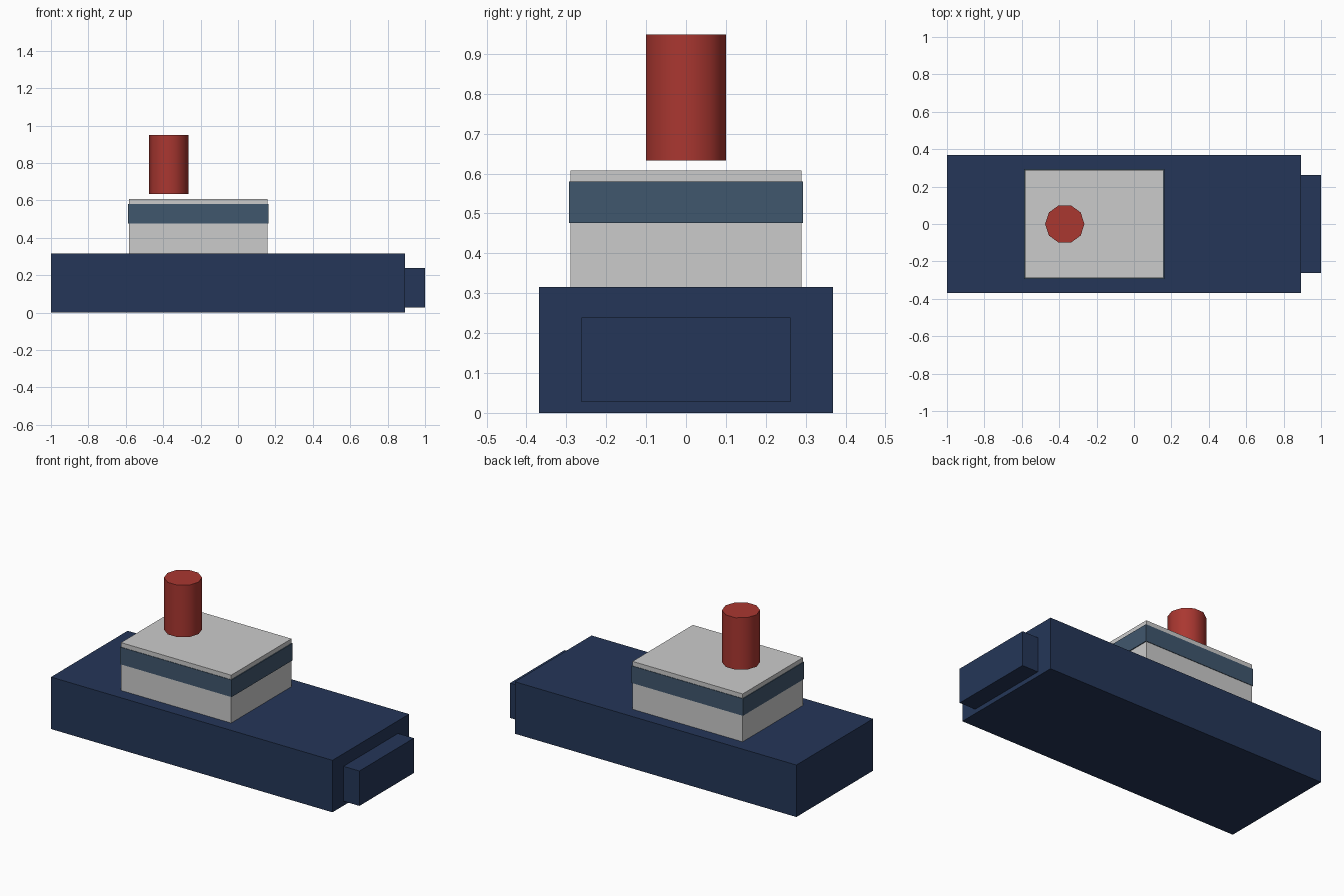
import bpy, math

if "Cube" in bpy.data.objects:
    bpy.data.objects.remove(bpy.data.objects["Cube"])


def material(name, rgb):
    m = bpy.data.materials.new(name)
    m.diffuse_color = (*rgb, 1)
    m.use_nodes = True
    m.node_tree.nodes["Principled BSDF"].inputs["Base Color"].default_value = m.diffuse_color
    return m


navy = material("navy", (0.018, 0.037, 0.098))
glass = material("window_blue", (0.051, 0.095, 0.155))
red = material("red", (0.40, 0.038, 0.030))


def box(name, x, y, z, mat=None):
    """Box from min/max pairs, symmetric about y = 0 with half width y."""
    bpy.ops.mesh.primitive_cube_add(size=1, location=(sum(x) / 2, 0, sum(z) / 2))
    ob = bpy.context.object
    ob.name = name
    ob.scale = (x[1] - x[0], 2 * y, z[1] - z[0])
    bpy.ops.object.transform_apply(location=False, rotation=False, scale=True)
    if mat:
        ob.data.materials.append(mat)
    return ob


# Hull and narrower bow block
box("hull", (-1.0, 0.893), 0.368, (0.0, 0.316), navy)
box("bow", (0.885, 1.0), 0.262, (0.027, 0.239), navy)

# Cabin with a window band wrapped just proud of its walls
box("cabin", (-0.584, 0.157), 0.29, (0.314, 0.607))
box("window_band", (-0.588, 0.162), 0.293, (0.476, 0.580), glass)

# Ten-sided smooth funnel floating just above the cabin roof
bpy.ops.mesh.primitive_cylinder_add(vertices=10, radius=0.105, depth=0.316,
                                    location=(-0.37, 0, 0.791),
                                    rotation=(0, 0, math.pi / 2))
funnel = bpy.context.object
funnel.name = "funnel"
funnel.data.materials.append(red)
bpy.ops.object.shade_smooth_by_angle(angle=math.radians(40))
